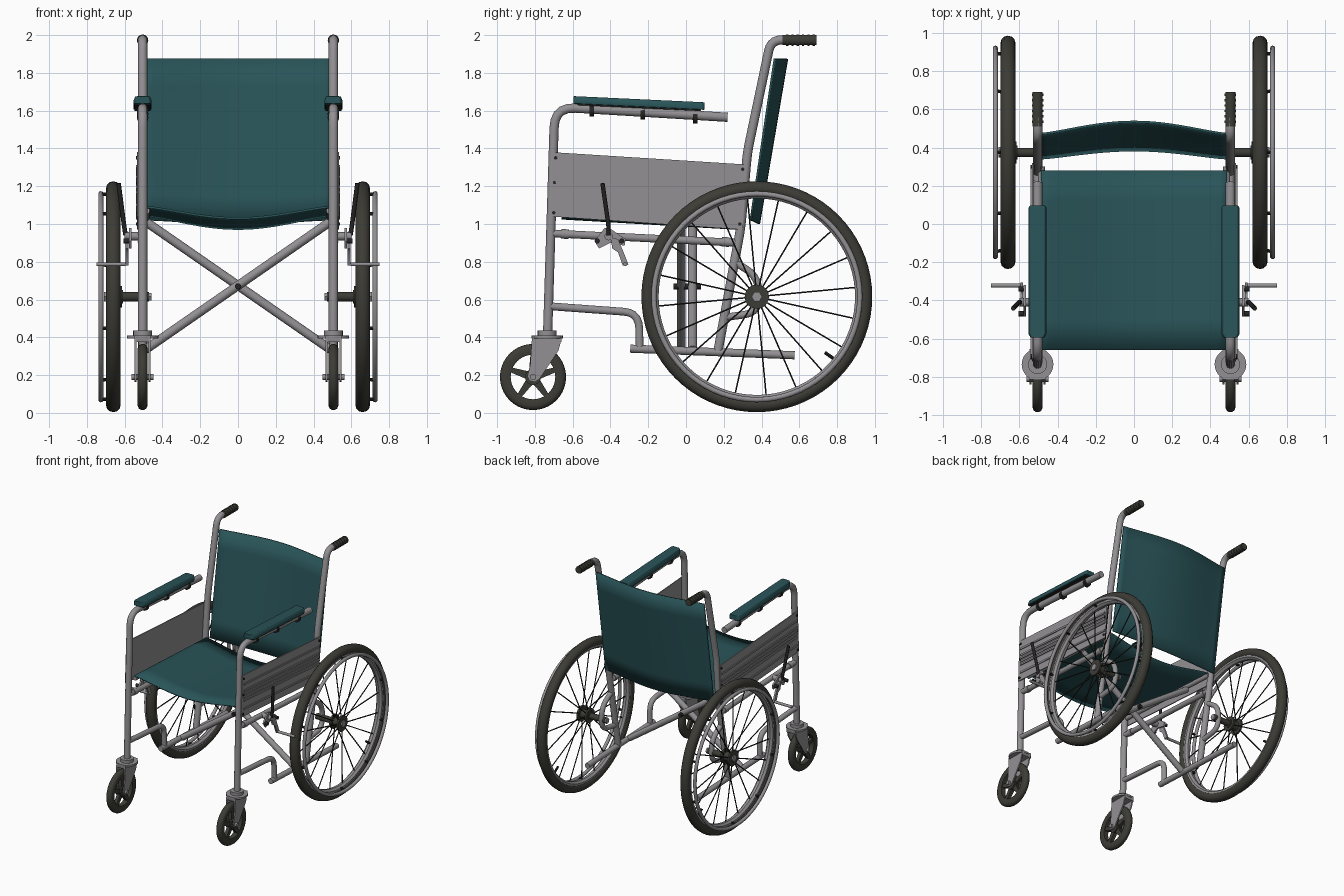
import bpy, bmesh
from math import sin, cos, pi, radians
from mathutils import Vector

cube = bpy.data.objects.get("Cube")
if cube:
    bpy.data.objects.remove(cube)


def material(name, rgb):
    m = bpy.data.materials.new(name)
    m.use_nodes = True
    m.diffuse_color = (*rgb, 1)
    bsdf = m.node_tree.nodes["Principled BSDF"]
    bsdf.inputs["Base Color"].default_value = (*rgb, 1)
    bsdf.inputs["Roughness"].default_value = 0.6
    return m


METAL = material("grey metal", (0.29, 0.28, 0.29))
TEAL = material("teal vinyl", (0.022, 0.088, 0.098))
RUBBER = material("dark rubber", (0.046, 0.045, 0.037))
BLACK = material("black fittings", (0.018, 0.018, 0.017))


def skin(bm, rings, loop=False):
    """Join rings of points with quads; cap the ends unless looped."""
    vs = [[bm.verts.new(p) for p in ring] for ring in rings]
    n = len(vs[0])
    for i in range(len(vs) if loop else len(vs) - 1):
        a, b = vs[i], vs[(i + 1) % len(vs)]
        for j in range(n):
            k = (j + 1) % n
            bm.faces.new((a[j], a[k], b[k], b[j]))
    if not loop:
        bm.faces.new(vs[0])
        bm.faces.new(vs[-1])


def tube(bm, pts, r, n=14, fillet=0.0):
    pts = [Vector(p) for p in pts]
    path = [pts[0]]
    for a, p, b in zip(pts, pts[1:], pts[2:]):
        if fillet:
            s, e = p + (a - p).normalized() * fillet, p + (b - p).normalized() * fillet
            for t in (0, .2, .4, .6, .8, 1):
                path.append(s * (1 - t) ** 2 + p * 2 * t * (1 - t) + e * t * t)
        else:
            path.append(p)
    path.append(pts[-1])
    rings = []
    for i, p in enumerate(path):
        d = (path[min(i + 1, len(path) - 1)] - path[max(i - 1, 0)]).normalized()
        side = Vector((1, 0, 0)) if abs(d.x) < 0.95 else Vector((0, 1, 0))
        side = (side - d * side.dot(d)).normalized()
        up = d.cross(side)
        rings.append([p + (side * cos(2 * pi * k / n) + up * sin(2 * pi * k / n)) * r
                      for k in range(n)])
    skin(bm, rings)


def lathe(bm, profile, y, z, n=64):
    """Spin a closed (radius, x) profile around an axle along x."""
    skin(bm, [[(x, y + r * cos(2 * pi * i / n), z + r * sin(2 * pi * i / n))
               for r, x in profile] for i in range(n)], loop=True)


def oval(r, x, dr, dx, n=12):
    return [(r + dr * cos(2 * pi * k / n), x + dx * sin(2 * pi * k / n)) for k in range(n)]


def prism(bm, outline, x0, x1):
    skin(bm, [[(x, y, z) for y, z in outline] for x in (x0, x1)])


def done(bm, name, mat, mirror=True, bevel=0, solid=0):
    bmesh.ops.recalc_face_normals(bm, faces=bm.faces)
    me = bpy.data.meshes.new(name)
    bm.to_mesh(me)
    bm.free()
    me.materials.append(mat)
    me.polygons.foreach_set("use_smooth", [True] * len(me.polygons))
    me.set_sharp_from_angle(angle=radians(40))
    ob = bpy.data.objects.new(name, me)
    bpy.context.collection.objects.link(ob)
    if solid:
        m = ob.modifiers.new("thickness", 'SOLIDIFY')
        m.thickness, m.offset = solid, 0
    if bevel:
        m = ob.modifiers.new("bevel", 'BEVEL')
        m.width, m.segments = bevel, 3
    if mirror:
        m = ob.modifiers.new("mirror", 'MIRROR')
        m.use_mirror_merge = False
    return ob


def tubes(name, mat, specs, mirror=True, n=14):
    bm = bmesh.new()
    for pts, r, f in specs:
        tube(bm, pts, r, n, f)
    return done(bm, name, mat, mirror)


def at(x, pts):
    return [(x, y, z) for y, z in pts]


FX = 0.505          # frame side
WX, WY, WZ = 0.66, 0.375, 0.615   # drive wheel centre
CY, CZ = -0.81, 0.19              # caster centre

# Side frame tubes
tubes("front_post_and_arm", METAL,
      [(at(FX, [(-.733, .41), (-.695, 1.62), (.22, 1.565)]), .025, .11)])
tubes("back_post", METAL,
      [(at(FX, [(.17, .33), (.29, .98), (.325, 1.38), (.45, 1.975), (.56, 1.975)]), .025, .06)])
tubes("side_rails", METAL, [
    (at(FX, [(-.71, .95), (.285, .9)]), .021, 0),
    (at(FX, [(-.295, .34), (.575, .305)]), .022, 0),
    (at(FX, [(-.73, .565), (-.25, .53), (-.245, .335)]), .021, .08),
    (at(.485, [(-.66, 1.07), (.3, 1.02)]), .018, 0)])
tubes("axle_bracket", METAL,
      [(at(FX, [(.255, .80), (.385, .72), (.385, .53), (.2, .505)]), .02, .08)])
tubes("rail_collars", METAL, [
    (at(FX, [(-.66, .948), (-.62, .946)]), .026, 0),
    (at(FX, [(.19, .906), (.23, .904)]), .026, 0)])

# Push handles
bm = bmesh.new()
tube(bm, at(FX, [(.51, 1.973), (.69, 1.973)]), .027, 18)
for i in range(6):
    y = .53 + i * .028
    tube(bm, at(FX, [(y, 1.973), (y + .012, 1.973)]), .03, 18)
done(bm, "push_grip", RUBBER)

# Folding cross brace
for s in (1, -1):
    y = .005 + .03 * s
    tubes("cross_brace", METAL, [([(-.485 * s, y, 1.01), (.49 * s, y, .335)], .024, 0)], False)
tubes("brace_pivot", BLACK, [([(0, -.065, .67), (0, .08, .67)], .016, 0)], False)


# Fabric seat and backrest
def sheet(name, point, nu=24, nv=6):
    bm = bmesh.new()
    g = [[bm.verts.new(point(-1 + 2 * i / nu, j / nv)) for i in range(nu + 1)]
         for j in range(nv + 1)]
    for a, b in zip(g, g[1:]):
        for i in range(nu):
            bm.faces.new((a[i], a[i + 1], b[i + 1], b[i]))
    return done(bm, name, TEAL, False, solid=.012)


def sag(u):
    return cos(u * pi / 2) ** 1.3 if abs(u) < 1 else 0


sheet("seat", lambda u, v: (.487 * u, -.66 + .94 * v, 1.09 - .045 * v - (.06 + .01 * v) * sag(u)))
sheet("backrest", lambda u, v: (.497 * u, .343 + .127 * v + (.043 + .022 * v) * sag(u),
                                1.0 + .875 * v + .02 * (1 - v) * (1 - sag(u))))

# Side panels with pressed ribs and screws
bm = bmesh.new()
prism(bm, [(-.705, 1.38), (.32, 1.315), (.30, .97), (-.72, 1.04)], .526, .534)
for t in (.2, .36, .44, .52, .6, .8):
    zf, zb = 1.38 - .34 * t, 1.315 - .345 * t
    prism(bm, [(-.69, zf), (.30, zb), (.30, zb - .014), (-.69, zf - .014)], .534, .541)
done(bm, "side_panel", METAL)
tubes("panel_screws", BLACK,
      [([(.53, y, z), (.541, y, z)], .009, 0)
       for y, z in ((-.69, 1.35), (-.695, 1.22), (-.70, 1.06), (.30, 1.29), (.295, 1.15), (.285, 1.0))])

# Armrests
bm = bmesh.new()
rings = []
for y, z, w in ((-.595, 1.637, .036), (-.575, 1.636, .048), (.085, 1.605, .048), (.098, 1.604, .038)):
    rings.append([(FX + k * w, y, z + h) for k, h in
                  ((-1, 0), (-1, .018), (-.8, .04), (.8, .04), (1, .018), (1, 0))])
skin(bm, rings)
done(bm, "armrest_pad", TEAL, bevel=.004)
bm = bmesh.new()
prism(bm, [(-.575, 1.638), (.08, 1.607), (.08, 1.598), (-.575, 1.629)], FX - .043, FX + .043)
for y in (-.5, -.23, .05):
    z = 1.607 - .055 * (y + .6) / .82
    tube(bm, at(FX, [(y - .012, z), (y + .012, z)]), .031)
done(bm, "armrest_clamps", BLACK)

# Drive wheels
bm = bmesh.new()
lathe(bm, oval(.574, WX, .037, .039), WY, WZ, 72)
done(bm, "drive_tyre", RUBBER)
bm = bmesh.new()
lathe(bm, [(.555, WX - .028), (.555, WX + .028), (.535, WX + .026), (.52, WX + .01),
           (.52, WX - .01), (.535, WX - .026)], WY, WZ, 72)
done(bm, "wheel_rim", METAL)
bm = bmesh.new()
lathe(bm, oval(.545, .726, .014, .014, 10), WY, WZ, 72)
done(bm, "hand_rim", METAL)


def spoke_end(angle, r, x):
    return (x, WY + r * cos(angle), WZ + r * sin(angle))


tubes("hand_rim_pegs", BLACK, [
    ([spoke_end(a, .538, .675), spoke_end(a, .545, .722)], .009, 0)
    for a in (2 * pi * (i + .5) / 10 for i in range(10))], n=8)
tubes("spokes", BLACK, [
    ([spoke_end(a, .03, WX + (.03 if i % 2 else -.03)), spoke_end(a, .53, WX)], .0045, 0)
    for i, a in ((i, 2 * pi * (i + .3) / 20) for i in range(20))], n=6)
tubes("wheel_hub", RUBBER, [
    ([(.61, WY, WZ), (.70, WY, WZ)], .036, 0),
    ([(.685, WY, WZ), (.70, WY, WZ)], .064, 0),
    ([(.615, WY, WZ), (.63, WY, WZ)], .058, 0),
    ([(.47, WY, WZ), (.62, WY, WZ)], .024, 0)], n=24)
tubes("hub_nut", METAL, [
    ([(.69, WY, WZ), (.71, WY, WZ)], .028, 0), ([(.458, WY, WZ), (.472, WY, WZ)], .024, 0)], n=6)
tubes("tyre_valve", BLACK, [(at(WX, [(.785, .285), (.735, .32)]), .009, 0)], n=8)

# Casters
bm = bmesh.new()
lathe(bm, [(.118, FX - .02), (.150, FX - .027), (.167, FX - .02), (.175, FX - .007),
           (.175, FX + .007), (.167, FX + .02), (.150, FX + .027), (.118, FX + .02)], CY, CZ, 40)
for i in range(5):
    a = 2 * pi * i / 5 + pi / 2
    c, s = cos(a), sin(a)
    prism(bm, [(CY + r * c - w * s, CZ + r * s + w * c) for r, w in
               ((.02, .022), (.125, .013), (.125, -.013), (.02, -.022))], FX - .014, FX + .014)
tube(bm, [(FX - .024, CY, CZ), (FX + .024, CY, CZ)], .042, 20)
done(bm, "caster_wheel", RUBBER)
bm = bmesh.new()
for x in (FX - .042, FX + .032):
    prism(bm, [(-.815, .405), (-.655, .405), (-.675, .33), (-.775, .18), (-.80, .163),
               (-.83, .17), (-.84, .195), (-.825, .25)], x, x + .01)
prism(bm, [(-.815, .41), (-.655, .41), (-.66, .375), (-.81, .375)], FX - .042, FX + .042)
tube(bm, at(FX, [(-.735, .395), (-.735, .41)]), .083, 28)
tube(bm, at(FX, [(-.735, .41), (-.735, .435)]), .05, 20)
done(bm, "caster_fork", METAL)
tubes("caster_axle", METAL, [([(FX - .058, CY, CZ), (FX + .058, CY, CZ)], .016, 0)], n=10)

# Parking brakes
bm = bmesh.new()
prism(bm, [(-.485, .91), (-.43, .98), (-.40, .975), (-.32, .92), (-.325, .885), (-.40, .90),
           (-.46, .87)], .565, .578)
prism(bm, [(-.40, .93), (-.36, .92), (-.33, .85), (-.305, .785), (-.335, .78), (-.36, .85),
           (-.39, .87)], .58, .595)
tube(bm, [(.505, -.41, .935), (.60, -.41, .935)], .022, 12)
tube(bm, [(.595, -.322, .787), (.75, -.322, .787)], .011, 10)
done(bm, "brake_linkage", METAL)
tubes("brake_lever", BLACK, [
    ([(.595, -.41, .94), (.603, -.41, .99), (.632, -.442, 1.215)], .012, .02),
    ([(.575, -.47, .91), (.605, -.47, .91)], .014, 0),
    ([(.575, -.34, .91), (.605, -.34, .91)], .014, 0)], n=10)
